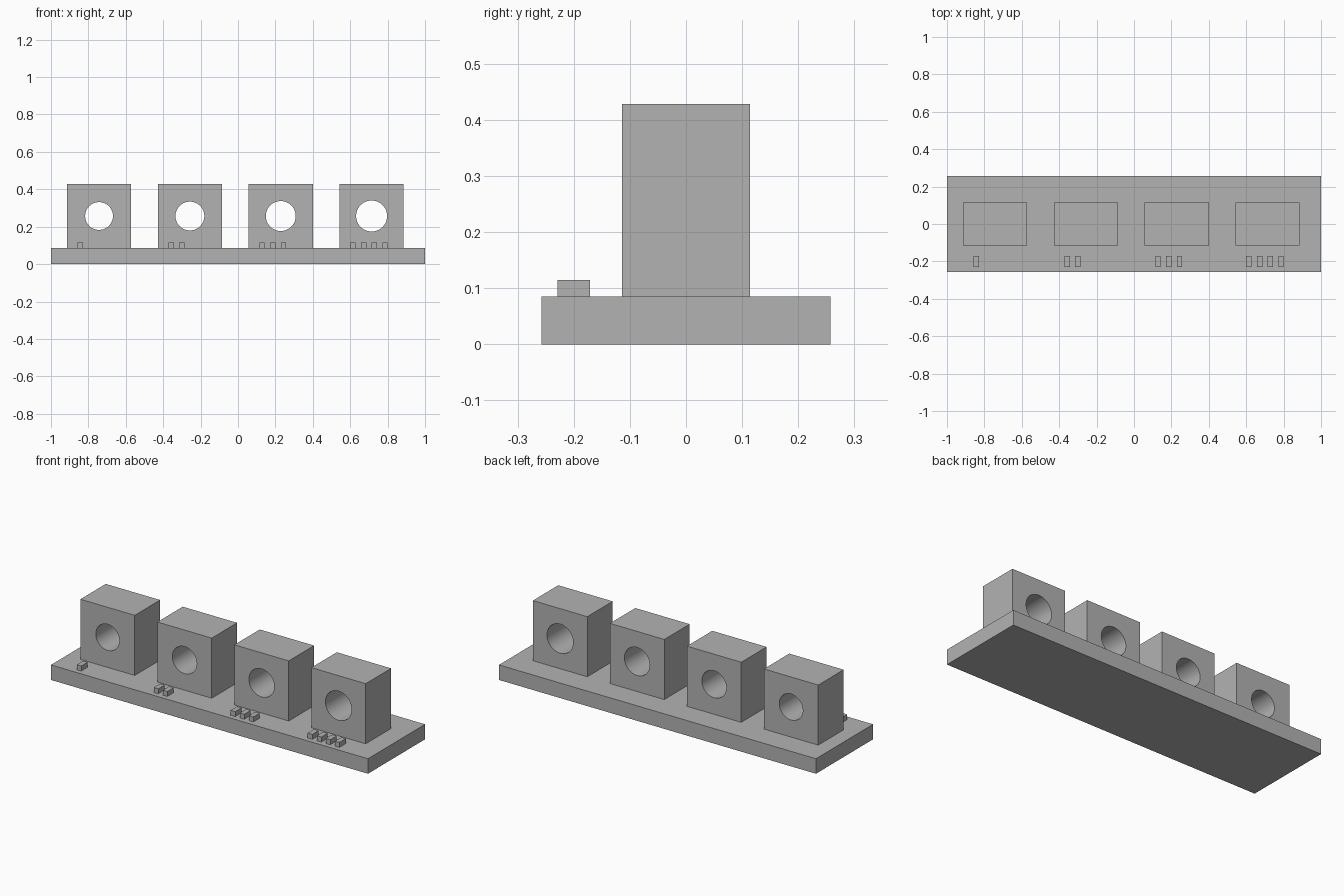
import bpy
import math

default_cube = bpy.data.objects.get("Cube")
if default_cube:
    bpy.data.objects.remove(default_cube, do_unlink=True)

U = 1 / 35            # module size
BASE_TOP = 3          # all part sizes below are in modules
BLOCK_W, BLOCK_D, BLOCK_H = 12, 8, 12
PITCH = 17

grey = bpy.data.materials.new("plain grey")
grey.use_nodes = True
colour = (0.45, 0.45, 0.45, 1)
grey.diffuse_color = colour
grey.node_tree.nodes["Principled BSDF"].inputs["Base Color"].default_value = colour


def box(name, x, y, z, w, d, h):
    """Box centred on x, y and standing on z."""
    bpy.ops.mesh.primitive_cube_add(size=1, location=(x * U, y * U, (z + h / 2) * U))
    ob = bpy.context.object
    ob.name = name
    ob.scale = (w * U, d * U, h * U)
    bpy.ops.object.transform_apply(location=False, rotation=False, scale=True)
    ob.data.materials.append(grey)
    return ob


def bore(ob, radius):
    """Drill a round hole through a block from front to back."""
    bpy.ops.mesh.primitive_cylinder_add(
        vertices=64, radius=radius * U, depth=2 * BLOCK_D * U,
        location=ob.location, rotation=(math.pi / 2, 0, 0))
    cutter = bpy.context.object
    cutter.name = "hole_cutter"
    cutter.hide_render = True
    cutter.data.materials.append(grey)
    bpy.ops.object.select_all(action="DESELECT")
    ob.select_set(True)
    bpy.context.view_layer.objects.active = ob
    mod = ob.modifiers.new("hole", "BOOLEAN")
    mod.operation = "DIFFERENCE"
    mod.solver = "EXACT"
    mod.object = cutter
    bpy.ops.object.modifier_apply(modifier=mod.name)
    bpy.data.objects.remove(cutter, do_unlink=True)
    bpy.ops.object.shade_smooth_by_angle(angle=math.radians(30))


# Base plate
box("base_plate", 0, 0, 0, 70, 18, BASE_TOP)

# Four bored blocks, each hole a little larger, with counting pips in front
for i in range(4):
    x = -26 + i * PITCH
    block = box(f"block_{i + 1}", x, 0, BASE_TOP, BLOCK_W, BLOCK_D, BLOCK_H)
    bore(block, 2.6 + 0.1 * i)
    for k in range(i + 1):
        box(f"pip_{i + 1}_{k + 1}", x - 3.5 + 2 * k, -7, BASE_TOP, 1, 2, 1)
